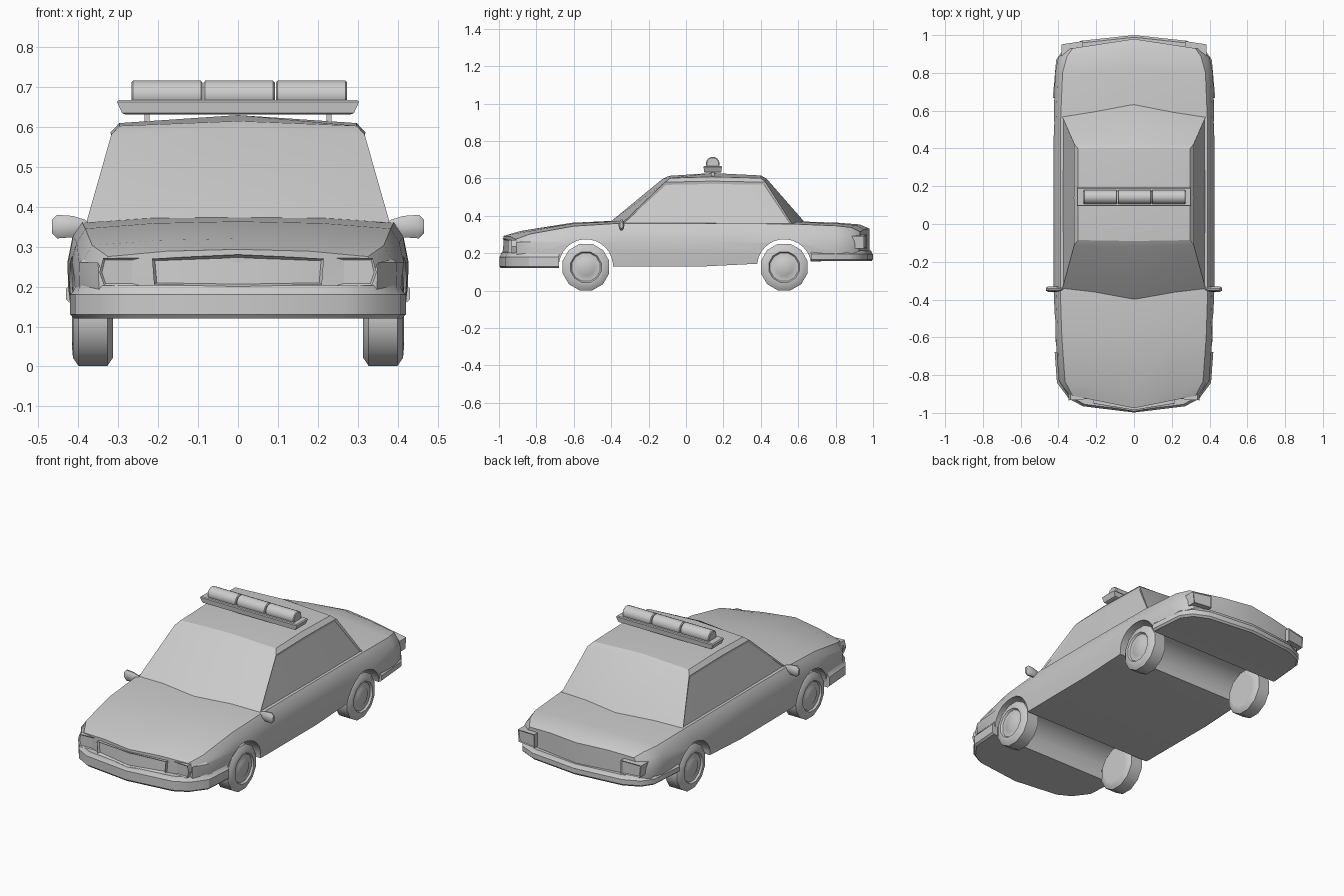
import bpy, bmesh, math
from mathutils import Matrix

if "Cube" in bpy.data.objects:
    bpy.data.objects.remove(bpy.data.objects["Cube"])


def finish(name, bm, angle=32):
    bmesh.ops.remove_doubles(bm, verts=bm.verts, dist=1e-5)
    bmesh.ops.recalc_face_normals(bm, faces=bm.faces)
    me = bpy.data.meshes.new(name)
    bm.to_mesh(me)
    bm.free()
    ob = bpy.data.objects.new(name, me)
    bpy.context.collection.objects.link(ob)
    smooth(ob, angle)
    return ob


def smooth(ob, angle=32):
    bpy.ops.object.select_all(action='DESELECT')
    bpy.context.view_layer.objects.active = ob
    ob.select_set(True)
    bpy.ops.object.shade_smooth_by_angle(angle=math.radians(angle))


def loft(halves, caps=(True, True)):
    """Skin half rings (first and last point on x = 0), mirrored across x."""
    bm = bmesh.new()
    n = len(halves[0])
    rings = []
    for h in halves:
        full = h + [(-x, y, z) for x, y, z in h[-2:0:-1]]
        rings.append([bm.verts.new(p) for p in full])
    m = len(rings[0])
    for a, b in zip(rings, rings[1:]):
        for i in range(m):
            j = (i + 1) % m
            bm.faces.new((a[i], a[j], b[j], b[i]))
    for r, use in zip((rings[0], rings[-1]), caps):
        if use:
            bm.faces.new(r[:n])
            bm.faces.new(r[n - 1:] + r[:1])
    return bm


def lathe_x(bm, profile, sides, centre):
    """Spin (x, radius) points about an axis along x."""
    cx, cy, cz = centre
    rings = []
    for x, r in profile:
        rings.append([bm.verts.new((cx + x, cy + r * math.sin(2 * math.pi * (k + .5) / sides),
                                    cz + r * math.cos(2 * math.pi * (k + .5) / sides)))
                      for k in range(sides)])
    for a, b in zip(rings, rings[1:]):
        for k in range(sides):
            j = (k + 1) % sides
            bm.faces.new((a[k], a[j], b[j], b[k]))
    bm.faces.new(rings[0])
    bm.faces.new(rings[-1])


def panel(name, polys, depth, rim, sink):
    """Raised panel with a sunken face; depth runs along y."""
    bm = bmesh.new()
    front = [bm.faces.new([bm.verts.new(p) for p in poly]) for poly in polys]
    bmesh.ops.remove_doubles(bm, verts=bm.verts, dist=1e-5)
    back = bmesh.ops.extrude_face_region(bm, geom=bm.faces[:], use_keep_orig=True)['geom']
    bmesh.ops.translate(bm, verts=[g for g in back if isinstance(g, bmesh.types.BMVert)],
                        vec=(0, depth, 0))
    bmesh.ops.recalc_face_normals(bm, faces=bm.faces)
    bmesh.ops.inset_region(bm, faces=front, thickness=rim, depth=-sink)
    return finish(name, bm)


# Body: stations of side y, bow, shoulder width, shoulder z, centre z, widest, bottom z
stations = [
    (-.905, -.07, .325, .275, .293, .35, .13),
    (-.83, -.05, .365, .303, .320, .398, .13),
    (-.60, -.01, .382, .345, .363, .415, .13),
    (-.36, 0, .39, .360, .375, .425, .13),
    (.10, 0, .39, .360, .375, .427, .13),
    (.56, 0, .388, .357, .372, .425, .153),
    (.80, .02, .378, .347, .363, .418, .16),
    (.88, .05, .355, .338, .354, .402, .162),
    (.925, .055, .325, .315, .332, .36, .165)]
rings = []
for y, bow, ws, zs, zc, wm, zb in stations:
    sec = [(0, zc), (.55 * ws, zs + .75 * (zc - zs)), (ws, zs), (ws + .65 * (wm - ws), zs - .035),
           (wm, .26), (wm - .002, .2), (wm - .01, zb), (0, zb)]
    rings.append([(x, y + bow * (1 - x / wm), z) for x, z in sec])
body = finish("body", loft(rings))

# Wheel arches cut right through the body
for y in (-.535, .525):
    bm = bmesh.new()
    lathe_x(bm, [(-.6, .145), (.6, .145)], 28, (0, y, .13))
    cutter = finish("arch_cutter", bm)
    cutter.hide_render = True
    mod = body.modifiers.new("arch", 'BOOLEAN')
    mod.operation = 'DIFFERENCE'
    mod.solver = 'EXACT'
    mod.object = cutter
    bpy.context.view_layer.objects.active = body
    bpy.ops.object.modifier_apply(modifier=mod.name)
    bpy.data.objects.remove(cutter)
smooth(body)

# Cabin with domed roof
F, R, C = (0, -.09, .614), (0, .40, .616), (0, .14, .629)
cabin = loft([
    [(0, -.408, .365), (.383, -.355, .348), (.387, .12, .348), (.383, .575, .345), (0, .64, .36)],
    [(0, -.125, .598), (.317, -.112, .580), (.319, .14, .586), (.317, .425, .580), (0, .43, .60)],
    [F, (.297, -.085, .602), (.297, .14, .609), (.297, .40, .602), R],
    [F, F, C, R, R]], (True, False))
bmesh.ops.remove_doubles(cabin, verts=cabin.verts, dist=1e-5)
bmesh.ops.recalc_face_normals(cabin, faces=cabin.faces)
for s in (1, -1):  # side windows slightly sunk
    side = [f for f in cabin.faces if f.normal.x * s > .7 and f.calc_center_median().z < .5]
    bmesh.ops.inset_region(cabin, faces=side, thickness=.014, depth=-.007)
finish("cabin", cabin, 25)


# Wrap-around bumpers
def bumper(name, path, levels):
    y0 = path[-1][1]
    halves = [[(x * k, y0 + (y - y0) * k, z) for x, y in path] + [(0, y0, z)] for z, k in levels]
    finish(name, loft(halves))


bumper("front_bumper", [(0, -.998), (.27, -.965), (.345, -.925), (.408, -.84), (.42, -.678)],
       [(.12, .975), (.13, 1), (.18, 1), (.186, .985), (.203, .965)])
bumper("rear_bumper", [(0, 1.0), (.28, .97), (.37, .93), (.412, .87), (.43, .668)],
       [(.158, .975), (.168, 1), (.195, 1), (.2, .985), (.216, .965)])

# Grille, bent to follow the nose
panel("grille", [[(0, -.993, .2), (s * .21, -.953, .205), (s * .215, -.95, .27), (0, -.985, .28)]
                 for s in (1, -1)], .06, .007, .012)

# Headlights and tail lights
hexagon = [(.235, .202), (.335, .202), (.347, .235), (.337, .272), (.237, .272), (.225, .235)]
for s, side in ((1, "right"), (-1, "left")):
    panel(side + "_headlight", [[(s * x, -.925 - .07 * (x - .225), z) for x, z in hexagon]],
          .07, .007, .006)
    quad = [(.27, .225), (.378, .225), (.385, .292), (.27, .3)]
    panel(side + "_tail_light", [[(s * x, .968 - .15 * (x - .27), z) for x, z in quad]],
          -.085, .007, .004)

    # Door mirror
    bm = bmesh.new()
    lathe_x(bm, [(-.055, .008), (-.04, .018), (-.01, .028), (.03, .031), (.043, .017)],
            10, (0, 0, 0))
    bmesh.ops.transform(bm, verts=bm.verts, matrix=Matrix.Translation((s * .423, -.345, .35))
                        @ Matrix.Diagonal((s, .5, 1, 1)))
    finish(side + "_mirror", bm)

    # Wheels with stepped hub
    for end, y in (("front", -.535), ("rear", .525)):
        bm = bmesh.new()
        prof = [(-.05, .09), (-.05, .108), (-.036, .129), (.036, .129), (.05, .108), (.052, .085),
                (.042, .078), (.042, .054), (.046, .048)]
        lathe_x(bm, [(s * x, r) for x, r in prof], 12, (s * .363, y, .126))
        finish(f"{end}_{side}_wheel", bm, 40)

    # Light bar leg
    bpy.ops.mesh.primitive_cube_add(size=1, location=(s * .228, .143, .62))
    leg = bpy.context.object
    leg.name = side + "_light_bar_leg"
    leg.scale = (.012, .02, .05)

# Light bar tray, flaring upward
tray = [(.283, .04, .631), (.29, .046, .634), (.303, .049, .662), (.298, .046, .667)]
finish("light_bar_tray", loft([[(0, .143 - h, z), (w, .143 - h, z), (w, .143 + h, z),
                                (0, .143 + h, z)] for w, h, z in tray]), 25)

# Three beacon lamps
for i in range(3):
    bm = bmesh.new()
    lathe_x(bm, [(-.089, .032), (-.085, .037), (.085, .037), (.089, .032)], 14,
            ((i - 1) * .181 + .003, .143, .679))
    finish(f"beacon_lamp_{i + 1}", bm)
